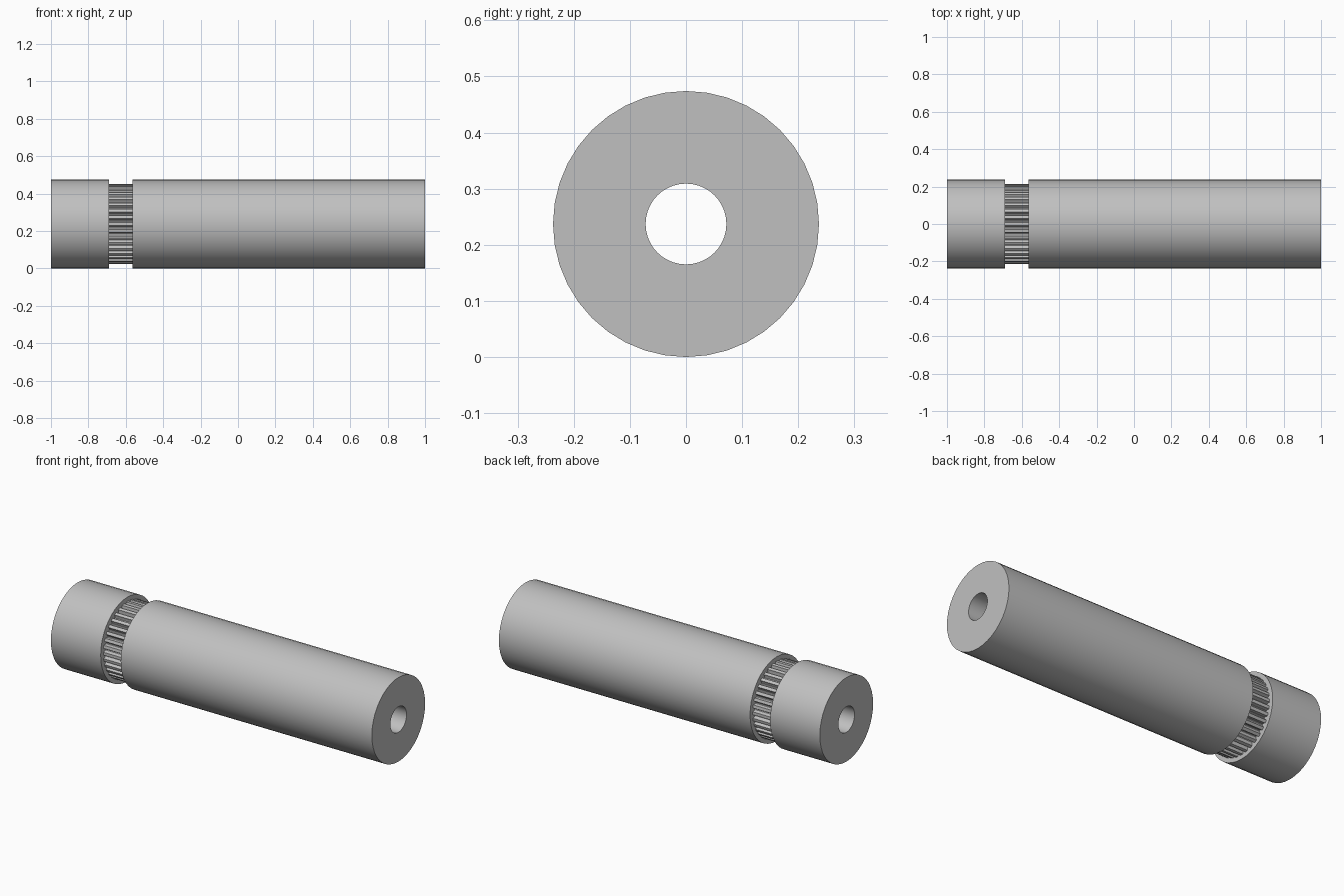
import bpy, bmesh
from math import sin, cos, tau, radians

cube = bpy.data.objects.get("Cube")
if cube:
    bpy.data.objects.remove(cube, do_unlink=True)

R_BODY, R_BORE, R_TOOTH, DEPTH = 0.237, 0.072, 0.213, 0.02
TEETH, SIDES = 36, 40

metal = bpy.data.materials.new("light grey metal")
metal.use_nodes = True
colour = (0.53, 0.53, 0.53, 1)
metal.diffuse_color = colour
metal.node_tree.nodes["Principled BSDF"].inputs["Base Color"].default_value = colour


def hollow_bar(name, outline, x0, x1, caps=True):
    """Extrude an (angle, radius) outline along x, with a round bore."""
    bm = bmesh.new()

    def ring(x, bore):
        return [bm.verts.new((x, (R_BORE if bore else r) * sin(a),
                              R_BODY + (R_BORE if bore else r) * cos(a)))
                for a, r in outline]

    loops = [ring(x0, False), ring(x1, False), ring(x1, True), ring(x0, True)]
    n = len(outline)
    for k in range(4):
        if k % 2 and not caps:
            continue
        a, b = loops[k], loops[(k + 1) % 4]
        for i in range(n):
            j = (i + 1) % n
            bm.faces.new((a[i], b[i], b[j], a[j]))
    bmesh.ops.recalc_face_normals(bm, faces=bm.faces)
    # Make sure the outside wall faces away from the axis
    bm.faces.ensure_lookup_table()
    f = bm.faces[0]
    c = f.calc_center_median()
    if f.normal.y * c.y + f.normal.z * (c.z - R_BODY) < 0:
        bmesh.ops.reverse_faces(bm, faces=bm.faces[:n])
    if not caps:
        f = bm.faces[n]
        c = f.calc_center_median()
        if f.normal.y * c.y + f.normal.z * (c.z - R_BODY) > 0:
            bmesh.ops.reverse_faces(bm, faces=bm.faces[n:])
    mesh = bpy.data.meshes.new(name)
    bm.to_mesh(mesh)
    bm.free()
    mesh.materials.append(metal)
    obj = bpy.data.objects.new(name, mesh)
    bpy.context.collection.objects.link(obj)
    bpy.ops.object.select_all(action="DESELECT")
    obj.select_set(True)
    bpy.context.view_layer.objects.active = obj
    bpy.ops.object.shade_smooth_by_angle(angle=radians(30))


circle = [(tau * i / SIDES, R_BODY) for i in range(SIDES)]

# One tooth: flat land, then a rounded groove
tooth = [(-0.22, 0), (0.22, 0), (0.29, 0.6), (0.4, 0.93), (0.5, 1),
         (0.6, 0.93), (0.71, 0.6)]
teeth = [(tau * (i + t) / TEETH, R_TOOTH - DEPTH * d)
         for i in range(TEETH) for t, d in tooth]

# Plain shoulders on both sides of the toothed belt groove
hollow_bar("short_hub", circle, -1.0, -0.69)
hollow_bar("toothed_ring", teeth, -0.69, -0.565, caps=False)
hollow_bar("long_barrel", circle, -0.565, 1.0)
